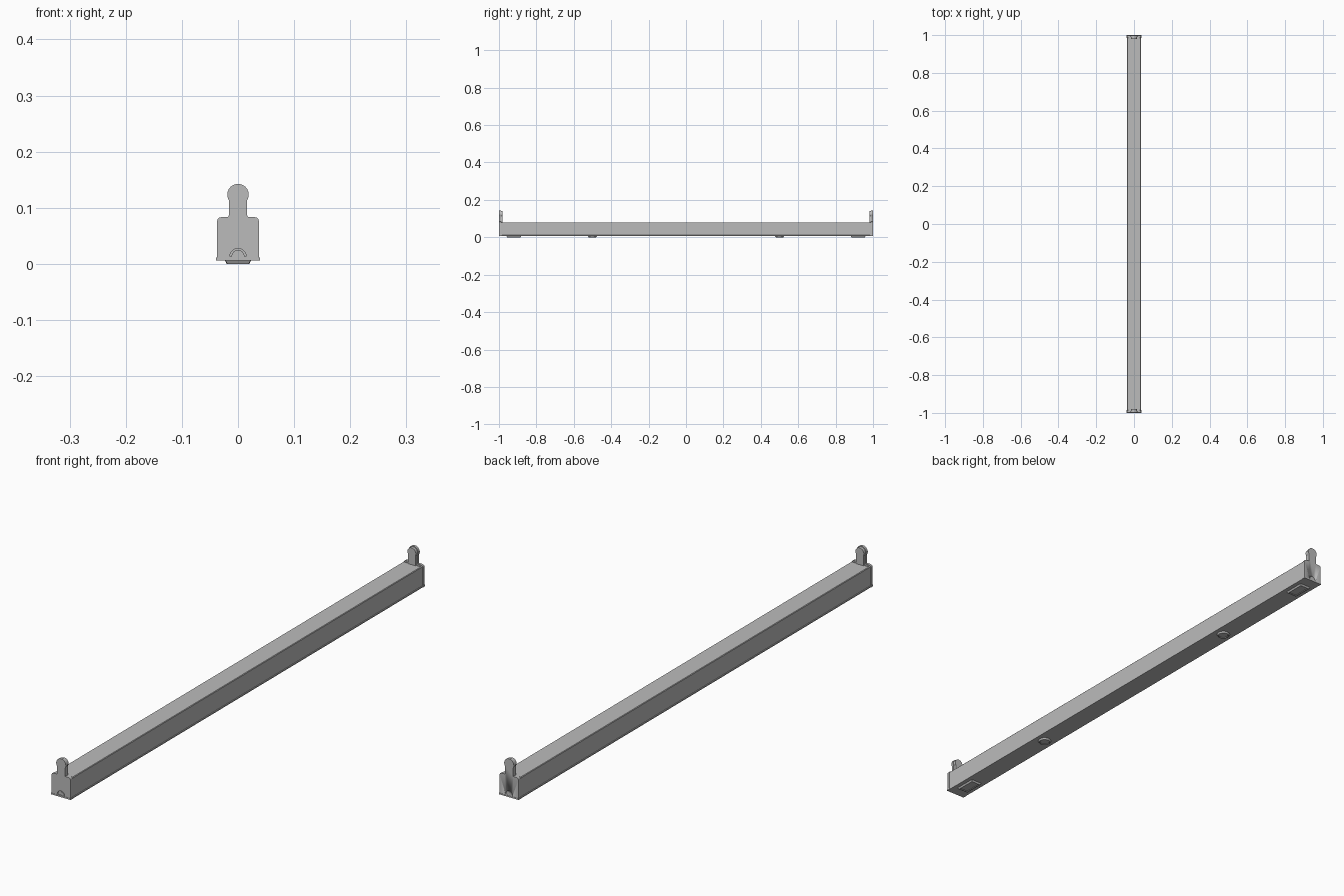
import bpy, bmesh, math

cube = bpy.data.objects.get("Cube")
if cube:
    bpy.data.objects.remove(cube, do_unlink=True)

grey = bpy.data.materials.new("light grey metal")
grey.use_nodes = True
grey.diffuse_color = (0.5, 0.5, 0.5, 1)
grey.node_tree.nodes["Principled BSDF"].inputs["Base Color"].default_value = (0.5, 0.5, 0.5, 1)


def finish(name, bm):
    bmesh.ops.recalc_face_normals(bm, faces=bm.faces[:])
    mesh = bpy.data.meshes.new(name)
    bm.to_mesh(mesh)
    bm.free()
    mesh.materials.append(grey)
    ob = bpy.data.objects.new(name, mesh)
    bpy.context.collection.objects.link(ob)
    bpy.ops.object.select_all(action='DESELECT')
    ob.select_set(True)
    bpy.context.view_layer.objects.active = ob
    bpy.ops.object.shade_smooth_by_angle(angle=math.radians(30))
    return ob


def extrude_y(name, outline, y0, y1):
    """Solid from an x-z outline, running from y0 to y1."""
    bm = bmesh.new()
    face = bm.faces.new([bm.verts.new((x, y0, z)) for x, z in outline])
    new = bmesh.ops.extrude_face_region(bm, geom=[face])["geom"]
    verts = [v for v in new if isinstance(v, bmesh.types.BMVert)]
    bmesh.ops.translate(bm, verts=verts, vec=(0, y1 - y0, 0))
    return finish(name, bm)


def arc(cx, cz, r, a0, a1, n):
    angles = [math.radians(a0 + (a1 - a0) * i / n) for i in range(n + 1)]
    return [(cx + r * math.cos(a), cz + r * math.sin(a)) for a in angles]


def mirrored(half):
    """Close a right-hand half outline, listed from bottom to top."""
    return half + [(-x, z) for x, z in reversed(half) if x > 1e-6]


def foot_plate(name, outline, y, inset):
    """Shallow raised plate with sloping sides and a sunken centre."""
    bm = bmesh.new()
    rings = []
    for shrink, z in ((0, 0.007), (inset, 0), (inset * 1.8, 0), (inset * 2.2, 0.002)):
        rings.append([bm.verts.new((px - math.copysign(min(abs(px), shrink * abs(nx)), px),
                                    y + py - math.copysign(min(abs(py), shrink * abs(ny)), py), z))
                      for px, py, nx, ny in outline])
    for a, b in zip(rings, rings[1:]):
        for i in range(len(a)):
            j = (i + 1) % len(a)
            bm.faces.new((a[i], a[j], b[j], b[i]))
    bm.faces.new(rings[0])
    bm.faces.new(rings[-1])
    return finish(name, bm)


# Long channel with folded lower lips
channel = mirrored([(0.038, 0.006), (0.038, 0.010), (0.036, 0.011), (0.036, 0.078), (0.034, 0.080)])
extrude_y("channel", channel, -0.994, 0.994)

# End cap outline: rounded shoulders, neck and round head
shoulder = arc(0.031, 0.077, 0.006, 0, 90, 5)
head = arc(0, 0.1235, 0.019, -31, 90, 14)
cap = mirrored([(0.0375, 0.010)] + shoulder + [(0.0165, 0.084)] + head)
back = mirrored([(0.0145, 0.07), (0.0145, 0.114)] + arc(0, 0.1235, 0.0165, -31, 90, 12))
arch = mirrored(arc(0, 0.013, 0.0145, 0, 90, 10))
arch_panel = mirrored(arc(0, 0.013, 0.0115, 0, 90, 10))

for side, s in (("front", -1), ("back", 1)):
    holder = extrude_y(side + "_end_cap", cap, s * 0.990, s * 0.999)
    cutter = extrude_y(side + "_arch_cutter", arch, s * 0.995, s * 1.01)
    cutter.hide_render = True
    cutter.hide_viewport = True
    cut = holder.modifiers.new("arch recess", 'BOOLEAN')
    cut.object = cutter
    cut.solver = 'EXACT'
    extrude_y(side + "_arch_panel", arch_panel, s * 0.992, s * 0.998)
    # Cap shoulder overlapping the channel, and the thicker socket behind the head
    lip = mirrored([(0.0365, 0.012), (0.0365, 0.077), (0.032, 0.082)])
    extrude_y(side + "_cap_lip", lip, s * 0.983, s * 0.992)
    extrude_y(side + "_socket", back, s * 0.980, s * 0.992)
    # Flange under the cap
    flange = mirrored([(0.039, 0.006), (0.039, 0.011)])
    extrude_y(side + "_cap_flange", flange, s * 0.985, s * 1.0)
    # Rectangular and round plates underneath
    rect = [(sx * 0.023, sy * 0.04, 1, 1) for sx, sy in ((-1, -1), (1, -1), (1, 1), (-1, 1))]
    foot_plate(side + "_cable_plate", rect, s * 0.92, 0.004)
    circle = [(0.024 * c, 0.024 * d, c, d) for c, d in arc(0, 0, 1, 0, 350, 35)]
    foot_plate(side + "_round_knockout", circle, s * 0.5, 0.004)
